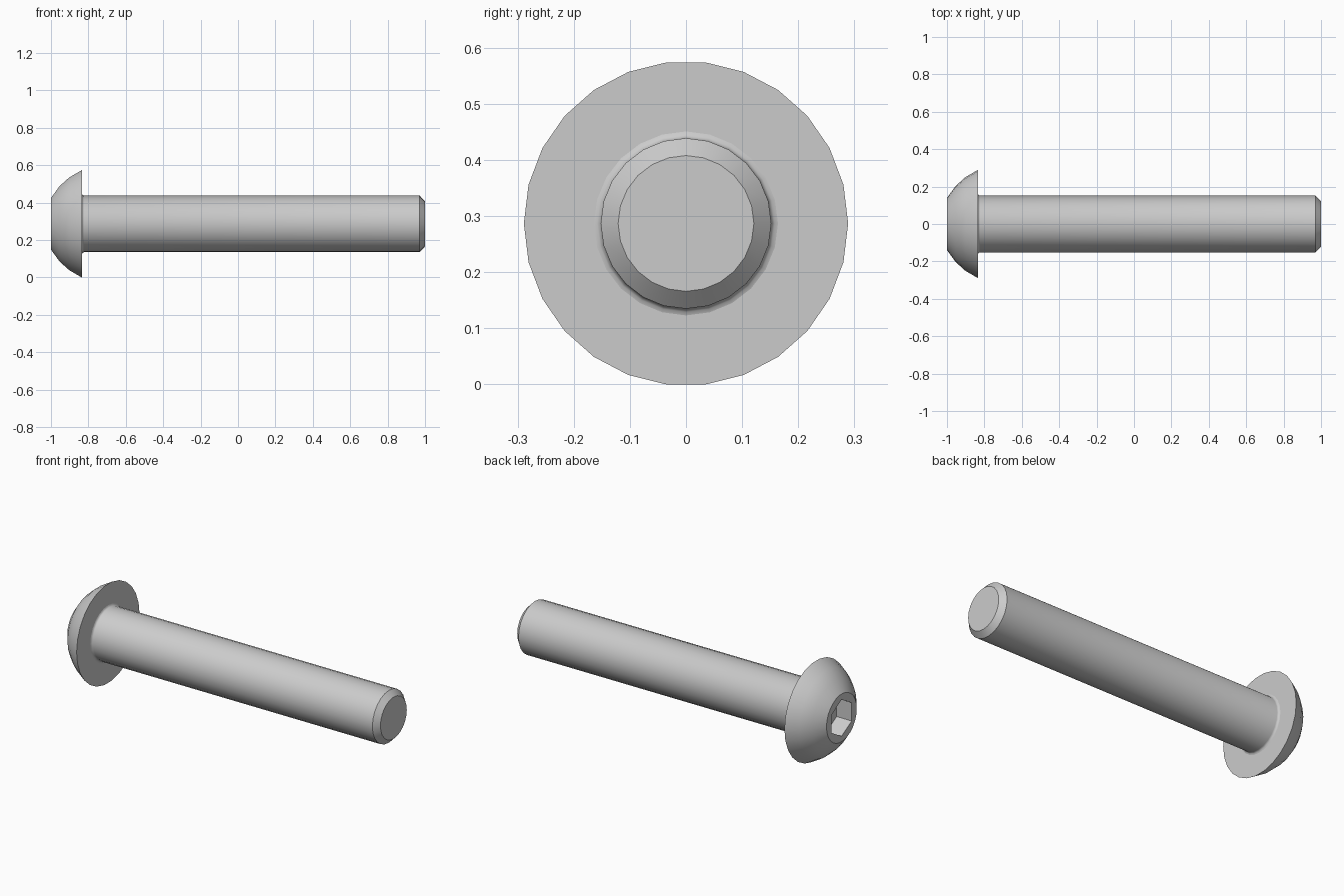
import bpy, bmesh, math

AXIS_Z = 0.287
HEAD_SIDES, SHANK_SIDES = 26, 24
UNDER_HEAD = -0.835

cube = bpy.data.objects.get("Cube")
if cube:
    bpy.data.objects.remove(cube, do_unlink=True)

steel = bpy.data.materials.new("steel grey")
steel.use_nodes = True
colour = (0.6, 0.6, 0.6, 1)
steel.diffuse_color = colour
steel.node_tree.nodes["Principled BSDF"].inputs["Base Color"].default_value = colour


def ring(bm, x, radius, sides, turn=0.0):
    """Loop of vertices around the bolt axis."""
    angles = [turn + math.tau * i / sides for i in range(sides)]
    return [bm.verts.new((x, radius * math.cos(a), AXIS_Z + radius * math.sin(a)))
            for a in angles]


def skin(bm, rings):
    """Quads between neighbouring rings."""
    for a, b in zip(rings, rings[1:]):
        n = len(a)
        for i in range(n):
            j = (i + 1) % n
            bm.faces.new((a[i], a[j], b[j], b[i]))


def loop_edges(bm, verts):
    return [bm.edges.get((verts[i - 1], verts[i])) for i in range(len(verts))]


def finish(bm, name):
    bmesh.ops.recalc_face_normals(bm, faces=bm.faces[:])
    mesh = bpy.data.meshes.new(name)
    bm.to_mesh(mesh)
    bm.free()
    mesh.materials.append(steel)
    obj = bpy.data.objects.new(name, mesh)
    bpy.context.collection.objects.link(obj)
    bpy.ops.object.select_all(action='DESELECT')
    obj.select_set(True)
    bpy.context.view_layer.objects.active = obj
    bpy.ops.object.shade_smooth_by_angle(angle=math.radians(28))


# Domed head with a hexagonal socket
bm = bmesh.new()
dome = [(-1, 0.139), (-0.954, 0.203), (-0.902, 0.25), (UNDER_HEAD, 0.289)]
head = [ring(bm, x, r, HEAD_SIDES) for x, r in dome]
skin(bm, head)
bm.faces.new(head[-1])
socket = [ring(bm, x, 0.106, 6, math.pi / 2) for x in (-1, -0.904)]
skin(bm, socket)
bm.faces.new(socket[-1])
rim = loop_edges(bm, head[0]) + loop_edges(bm, socket[0])
bmesh.ops.triangle_fill(bm, edges=rim, use_beauty=True, normal=(-1, 0, 0))
finish(bm, "head")

# Shank with a small fillet under the head and a chamfered tip
bm = bmesh.new()
profile = [(UNDER_HEAD, 0.164), (-0.833, 0.158), (-0.829, 0.154),
           (-0.823, 0.152), (0.97, 0.152), (1, 0.121)]
shank = [ring(bm, x, r, SHANK_SIDES) for x, r in profile]
skin(bm, shank)
bm.faces.new(shank[-1])
finish(bm, "shank")
